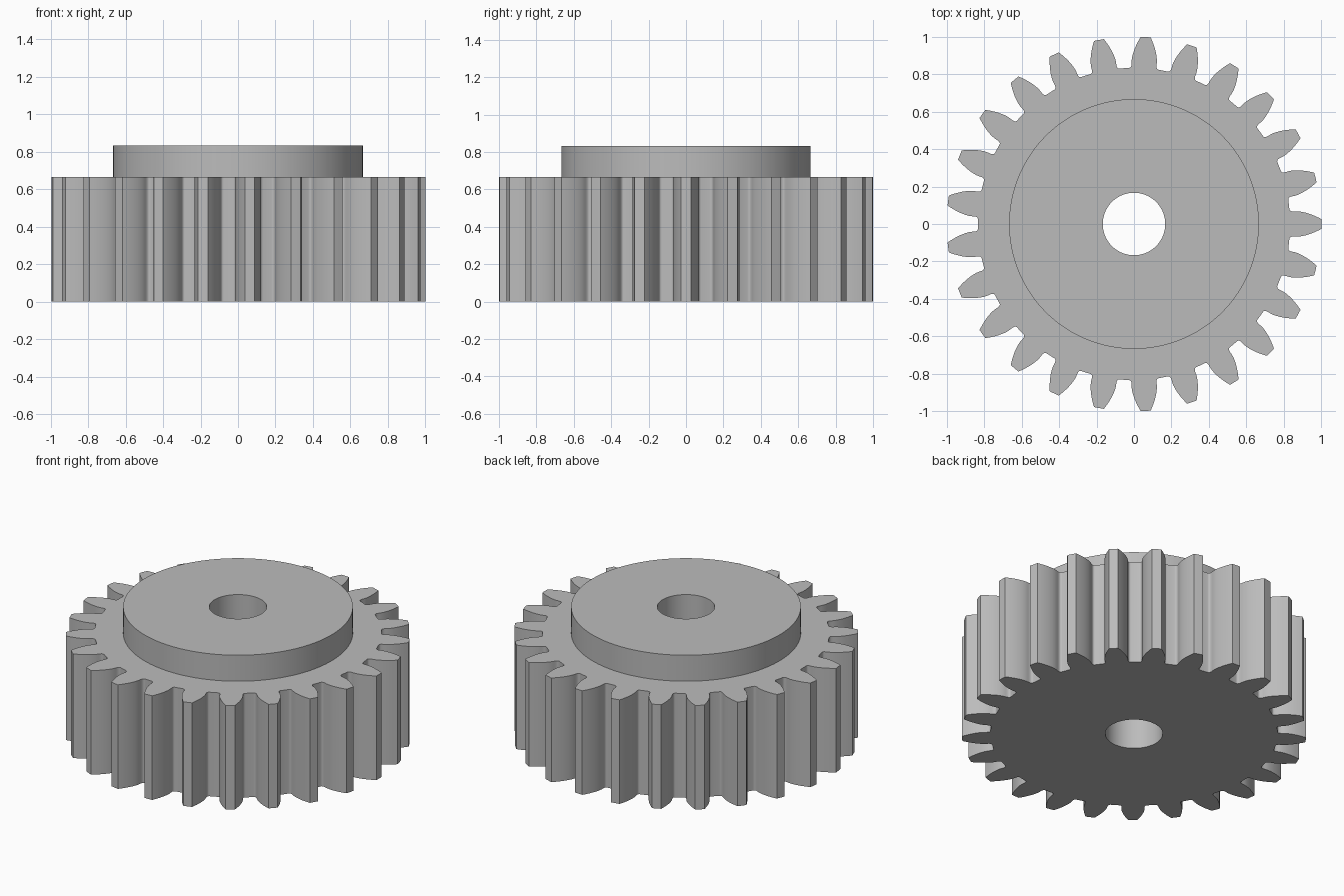
import bpy, bmesh, math

if "Cube" in bpy.data.objects:
    bpy.data.objects.remove(bpy.data.objects["Cube"], do_unlink=True)

# Gear proportions, derived from the tooth module
TEETH = 25
MODULE = 2 / (TEETH + 2)
PITCH_R = TEETH * MODULE / 2
BASE_R = PITCH_R * math.cos(math.radians(20))
TIP_R = PITCH_R + MODULE
ROOT_R = PITCH_R - 1.25 * MODULE
HUB_R, BORE_R = 9 * MODULE, 2.25 * MODULE
WHEEL_TOP, HUB_TOP = 9 * MODULE, 11.25 * MODULE

grey = bpy.data.materials.new("steel grey")
grey.use_nodes = True
colour = (0.5, 0.5, 0.5, 1)
grey.diffuse_color = colour
grey.node_tree.nodes["Principled BSDF"].inputs["Base Color"].default_value = colour


def involute(radius):
    a = math.acos(min(1, BASE_R / radius))
    return math.tan(a) - a


def tooth_flank():
    """Half-tooth as (half angle, radius), from root to tip."""
    base_half = math.pi / (2 * TEETH) + involute(PITCH_R)
    points = []
    # Root fillet
    for i in range(6):
        t = 1 - i / 6
        points.append((base_half + 0.02 * t ** 3, BASE_R + (ROOT_R - BASE_R) * math.sin(t * math.pi / 2)))
    # Involute flank
    for i in range(9):
        r = BASE_R + (TIP_R - BASE_R) * i / 8
        points.append((base_half - involute(r), r))
    return points


def gear_outline():
    flank = tooth_flank()
    tooth = [(-a, r) for a, r in flank]
    tooth.append((0, TIP_R))
    tooth += [(a, r) for a, r in reversed(flank)]
    tooth.append((math.pi / TEETH, ROOT_R))
    return [(a + k * math.tau / TEETH, r) for k in range(TEETH) for a, r in tooth]


outline = gear_outline()


def circle(radius):
    return [(a, radius) for a, _ in outline]


def skin(name, rings):
    """Join a series of (ring, height) loops with faces."""
    bm = bmesh.new()
    loops = [[bm.verts.new((r * math.cos(a), r * math.sin(a), z)) for a, r in ring]
             for ring, z in rings]
    for low, high in zip(loops, loops[1:]):
        for i in range(len(low)):
            j = (i + 1) % len(low)
            bm.faces.new((low[i], low[j], high[j], high[i]))
    mesh = bpy.data.meshes.new(name)
    bm.to_mesh(mesh)
    bm.free()
    mesh.materials.append(grey)
    obj = bpy.data.objects.new(name, mesh)
    bpy.context.collection.objects.link(obj)
    bpy.ops.object.select_all(action="DESELECT")
    obj.select_set(True)
    bpy.context.view_layer.objects.active = obj
    bpy.ops.object.shade_smooth_by_angle(angle=math.radians(30))


# Toothed wheel with its bore
skin("toothed_wheel", [(circle(BORE_R), WHEEL_TOP), (circle(BORE_R), 0), (outline, 0),
                       (outline, WHEEL_TOP), (circle(HUB_R), WHEEL_TOP)])
# Raised hub, open underneath where it meets the wheel
skin("hub", [(circle(HUB_R), WHEEL_TOP), (circle(HUB_R), HUB_TOP),
             (circle(BORE_R), HUB_TOP), (circle(BORE_R), WHEEL_TOP)])
